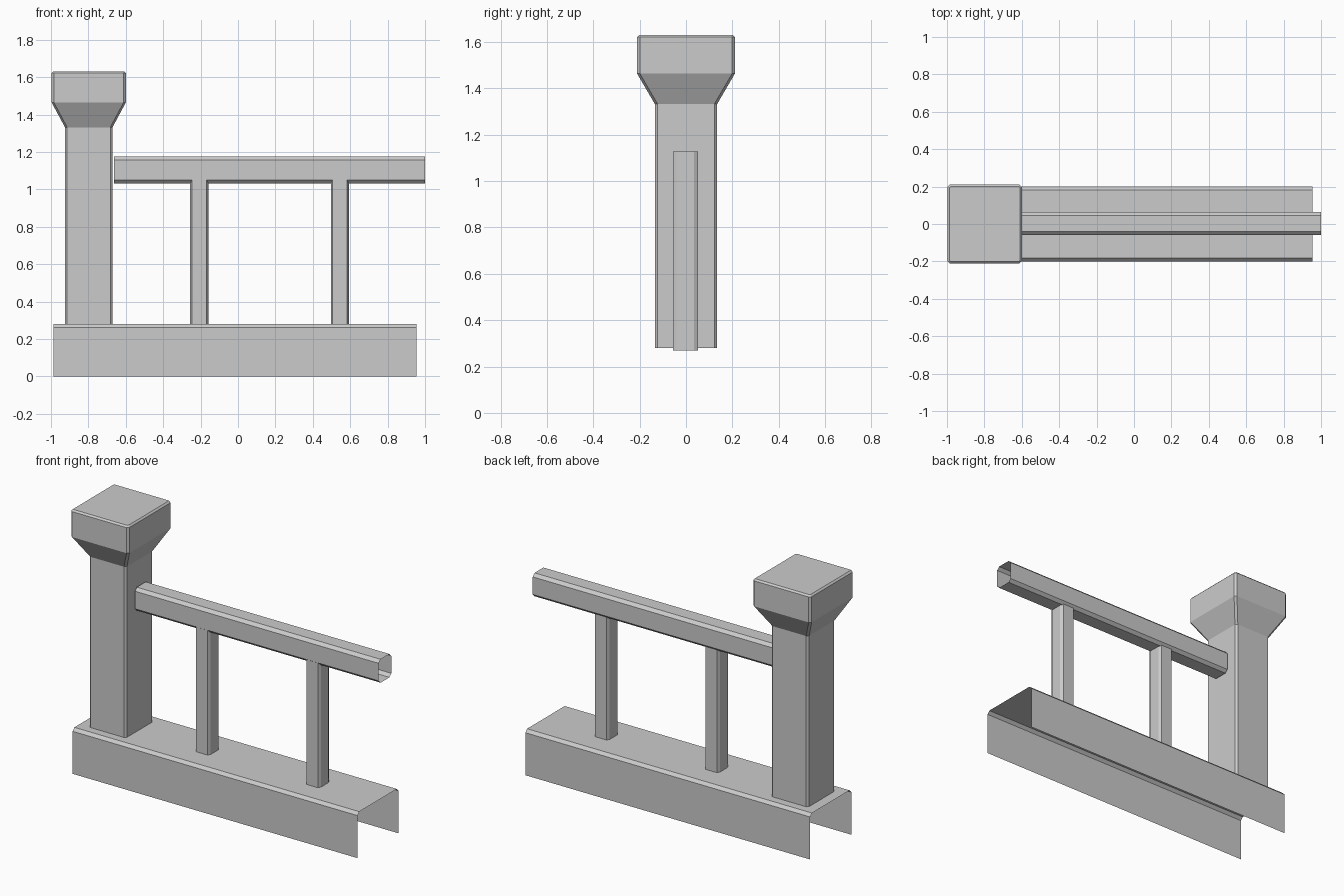
import bpy

if "Cube" in bpy.data.objects:
    bpy.data.objects.remove(bpy.data.objects["Cube"])


def make_object(name, verts, faces):
    mesh = bpy.data.meshes.new(name)
    mesh.from_pydata(verts, [], faces)
    mesh.update()
    obj = bpy.data.objects.new(name, mesh)
    bpy.context.collection.objects.link(obj)
    return obj


def octagon(hx, hy, cx, cy):
    """Rectangle outline with chamfered corners, counter-clockwise."""
    return [(hx, -hy + cy), (hx, hy - cy), (hx - cx, hy), (cx - hx, hy),
            (-hx, hy - cy), (-hx, cy - hy), (cx - hx, -hy), (hx - cx, -hy)]


def loft(name, rings, closed=True, cap_end=False):
    """Skin between matching rings of points; the ends stay open by default."""
    n = len(rings[0])
    verts = [p for ring in rings for p in ring]
    faces = []
    for r in range(len(rings) - 1):
        for i in range(n if closed else n - 1):
            j = (i + 1) % n
            faces.append((r * n + i, r * n + j, (r + 1) * n + j, (r + 1) * n + i))
    if cap_end:
        faces.append([(len(rings) - 1) * n + i for i in range(n)])
    return make_object(name, verts, faces)


# Base plinth: chamfered channel, open below and at both ends
base_profile = [(0.20, 0), (0.20, 0.262), (0.183, 0.28),
                (-0.183, 0.28), (-0.20, 0.262), (-0.20, 0)]
loft("base_plinth", [[(x, y, z) for y, z in base_profile] for x in (-0.987, 0.955)],
     closed=False)

# Newel post with flared square cap: (half x, half y, chamfer, z)
sections = [(0.127, 0.134, 0.012, 0.28), (0.127, 0.134, 0.012, 1.332),
            (0.198, 0.211, 0.012, 1.464), (0.198, 0.211, 0.012, 1.621),
            (0.188, 0.201, 0.006, 1.631)]
loft("newel_post", [[(x - 0.798, y, z) for x, y in octagon(hx, hy, c, c)]
                    for hx, hy, c, z in sections], cap_end=True)

# Balusters: slim chamfered tubes running into the rail
for i, bx in enumerate((-0.207, 0.545)):
    loft(f"baluster_{i + 1}", [[(x + bx, y - 0.003, z)
                                for x, y in octagon(0.049, 0.054, 0.01, 0.017)]
                               for z in (0.27, 1.127)])

# Handrail: hollow chamfered tube with open ends
loft("handrail", [[(x, y + 0.003, z + 1.104)
                   for y, z in octagon(0.061, 0.072, 0.018, 0.018)]
                  for x in (-0.662, 1.0)])
